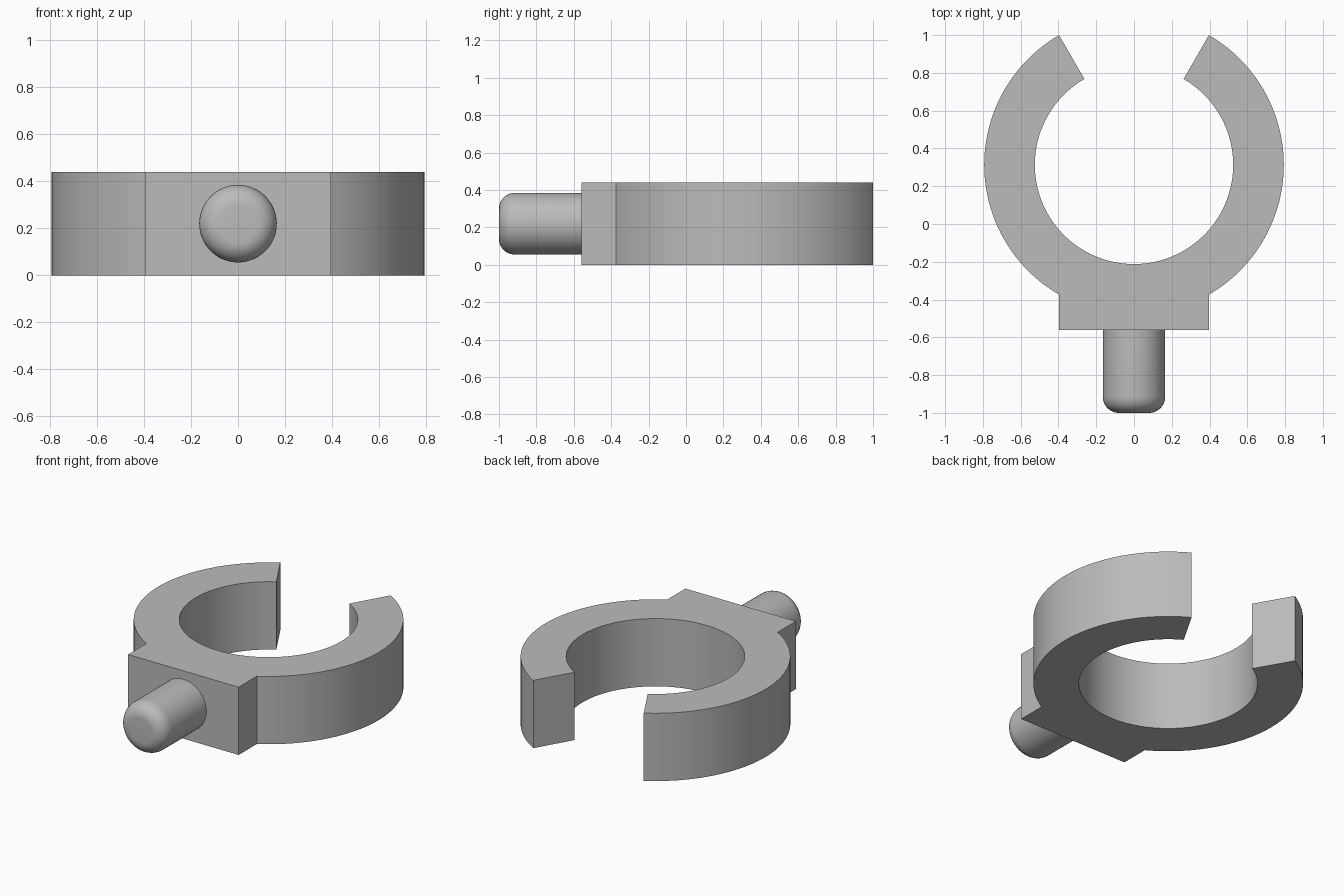
import bpy, bmesh
from math import radians, cos, sin, pi
from mathutils import Vector, Matrix

cube = bpy.data.objects.get("Cube")
if cube:
    bpy.data.objects.remove(cube, do_unlink=True)

HEIGHT = 0.44
CENTRE_Y = 0.313
OUTER, INNER = 0.793, 0.525
BLOCK_FRONT = -0.56
PIN_R, FILLET = 0.165, 0.085

grey = bpy.data.materials.new("plain grey")
grey.use_nodes = True
colour = (0.5, 0.5, 0.5, 1)
grey.diffuse_color = colour
grey.node_tree.nodes["Principled BSDF"].inputs["Base Color"].default_value = colour


def finish(name, bm):
    bmesh.ops.recalc_face_normals(bm, faces=bm.faces)
    mesh = bpy.data.meshes.new(name)
    bm.to_mesh(mesh)
    bm.free()
    mesh.materials.append(grey)
    obj = bpy.data.objects.new(name, mesh)
    bpy.context.collection.objects.link(obj)
    bpy.ops.object.select_all(action='DESELECT')
    obj.select_set(True)
    bpy.context.view_layer.objects.active = obj
    bpy.ops.object.shade_smooth_by_angle(angle=radians(30))
    return obj


def arc(radius, start, end, steps):
    angles = [radians(start + (end - start) * i / steps) for i in range(steps + 1)]
    return [Vector((radius * cos(a), CENTRE_Y + radius * sin(a), 0)) for a in angles]


# Open clamp ring with its square mounting block, as one extruded outline
half = OUTER * cos(radians(60))
outline = arc(OUTER, 60, -60, 48)
outline += [Vector((half, BLOCK_FRONT, 0)), Vector((-half, BLOCK_FRONT, 0))]
outline += arc(OUTER, -120, -240, 48)
outline += arc(INNER, -240, 60, 120)
bm = bmesh.new()
base = bm.faces.new([bm.verts.new(p) for p in outline])
ext = bmesh.ops.extrude_face_region(bm, geom=[base], use_keep_orig=True)
top = [v for v in ext["geom"] if isinstance(v, bmesh.types.BMVert)]
bmesh.ops.translate(bm, verts=top, vec=(0, 0, HEIGHT))
finish("clamp_ring", bm)

# Round pin with a filleted tip, turned about the y axis
flat = PIN_R - FILLET
profile = [Vector((0, -1, 0)), Vector((flat, -1, 0))]
for i in range(1, 11):
    a = pi / 2 * i / 10
    profile.append(Vector((flat + FILLET * sin(a), -1 + FILLET * (1 - cos(a)), 0)))
profile.append(Vector((PIN_R, BLOCK_FRONT, 0)))
bm = bmesh.new()
verts = [bm.verts.new(p) for p in profile]
edges = [bm.edges.new(pair) for pair in zip(verts, verts[1:])]
bmesh.ops.spin(bm, geom=verts + edges, cent=(0, 0, 0), axis=(0, 1, 0),
               angle=2 * pi, steps=64)
bmesh.ops.remove_doubles(bm, verts=bm.verts, dist=0.0001)
bmesh.ops.transform(bm, matrix=Matrix.Translation((0, 0, HEIGHT / 2)), verts=bm.verts)
finish("pin", bm)
